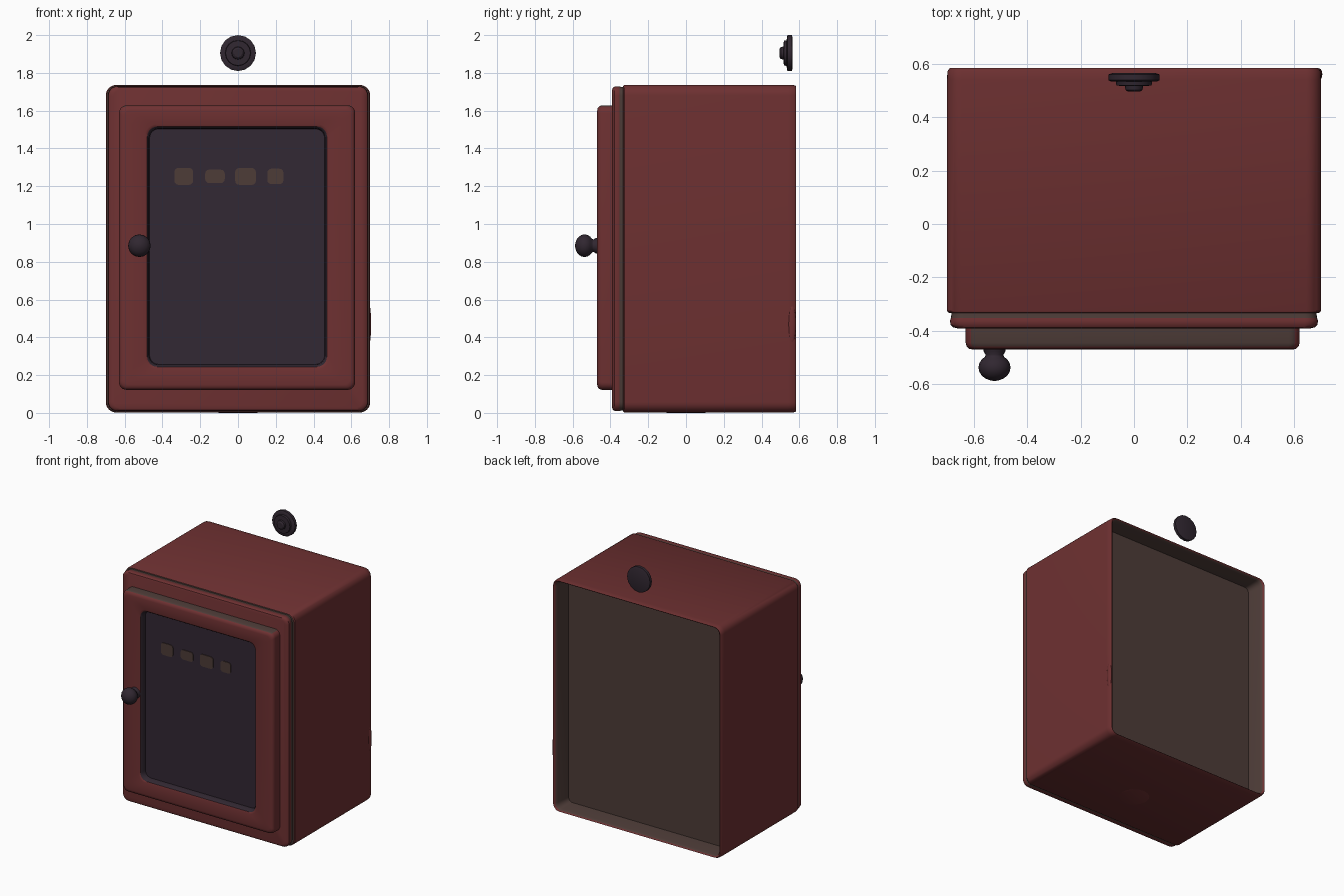
import bpy, bmesh, math
from mathutils import Vector

if "Cube" in bpy.data.objects:
    bpy.data.objects.remove(bpy.data.objects["Cube"])


def material(name, r, g, b):
    m = bpy.data.materials.new(name)
    m.diffuse_color = (r, g, b, 1)
    m.use_nodes = True
    m.node_tree.nodes["Principled BSDF"].inputs["Base Color"].default_value = m.diffuse_color
    return m


RED = material("dark red paint", 0.155, 0.030, 0.031)
BROWN = material("worn brown", 0.075, 0.045, 0.039)
DARK = material("dark iron", 0.030, 0.020, 0.030)
GLASS = material("dark glass", 0.032, 0.021, 0.034)


def finish(bm, name, mats, angle=35):
    bmesh.ops.recalc_face_normals(bm, faces=bm.faces[:])
    me = bpy.data.meshes.new(name)
    bm.to_mesh(me)
    bm.free()
    for m in mats:
        me.materials.append(m)
    ob = bpy.data.objects.new(name, me)
    bpy.context.collection.objects.link(ob)
    bpy.ops.object.select_all(action='DESELECT')
    ob.select_set(True)
    bpy.context.view_layer.objects.active = ob
    bpy.ops.object.shade_smooth_by_angle(angle=math.radians(angle))
    return ob


def rounded_rect(cx, cz, hw, hh, r, y, n=6):
    pts = []
    for k, (sx, sz) in enumerate(((1, 1), (-1, 1), (-1, -1), (1, -1))):
        for i in range(n + 1):
            a = math.pi / 2 * (k + i / n)
            pts.append(Vector((cx + sx * (hw - r) + r * math.cos(a), y,
                               cz + sz * (hh - r) + r * math.sin(a))))
    return pts


def loft(name, rings, mats, bands, first=0, last=0, rule=None):
    """Skin rings together; bands[i] is the material of the strip after ring i."""
    bm = bmesh.new()
    loops = [[bm.verts.new(p) for p in ring] for ring in rings]
    n = len(loops[0])
    bm.faces.new(loops[0]).material_index = first
    bm.faces.new(loops[-1]).material_index = last
    for b, (lo, hi) in enumerate(zip(loops, loops[1:])):
        for i in range(n):
            j = (i + 1) % n
            f = bm.faces.new((lo[i], lo[j], hi[j], hi[i]))
            f.material_index = bands[b]
    bmesh.ops.recalc_face_normals(bm, faces=bm.faces[:])
    if rule:
        rule(bm)
    return finish(bm, name, mats)


def lathe(name, cx, cz, profile, mat, sides, angle=35):
    """Turn a (radius, y) profile around an axis running front to back."""
    bm = bmesh.new()
    loops = [[bm.verts.new((cx + r * math.cos(2 * math.pi * i / sides), y,
                            cz + r * math.sin(2 * math.pi * i / sides)))
              for i in range(sides)] for r, y in profile]
    bm.faces.new(loops[0])
    bm.faces.new(loops[-1])
    for lo, hi in zip(loops, loops[1:]):
        for i in range(sides):
            j = (i + 1) % sides
            bm.faces.new((lo[i], lo[j], hi[j], hi[i]))
    return finish(bm, name, [mat], angle)


# Cabinet shell: recessed back panel, back rim, walls, stepped front lip
shell = [(0.045, 0.45), (0.03, 0.555), (0.022, 0.575), (0.010, 0.583), (0.002, 0.572),
         (0.0, 0.54), (0.0, -0.325), (0.006, -0.332), (0.017, -0.334), (0.015, -0.352),
         (0.011, -0.362), (0.014, -0.378), (0.024, -0.387), (0.042, -0.391)]
loft("cabinet_shell",
     [rounded_rect(0, 0.869, 0.70 - d, 0.867 - d * 0.6, max(0.055 - d * 0.5, 0.03), y)
      for d, y in shell],
     [RED, BROWN], [1, 1, 0, 0, 0, 0, 0, 1, 1, 0, 0, 0, 0], first=1, last=0)


# Door frame with window opening; its upper edge is worn brown
def worn_top(bm):
    for f in bm.faces:
        if f.normal.z > 0.8 and f.calc_center_median().z > 1.6:
            f.material_index = 1


frame = [(0.0, -0.385), (0.0, -0.445), (0.004, -0.458), (0.013, -0.467), (0.027, -0.47)]
opening = [(0.0, -0.47), (0.012, -0.466), (0.022, -0.452), (0.025, -0.425)]
loft("door",
     [rounded_rect(-0.005, 0.875, 0.625 - d, 0.753 - d, 0.04 - d * 0.3, y) for d, y in frame] +
     [rounded_rect(-0.005, 0.88, 0.488 - d, 0.648 - d, 0.06 - d * 0.5, y) for d, y in opening],
     [RED, BROWN, DARK, GLASS], [0, 0, 0, 0, 0, 0, 2, 2], first=0, last=3, rule=worn_top)

# Four pale slots behind the glass
for i, (x, hw, hh) in enumerate(((-0.287, 0.05, 0.045), (-0.122, 0.052, 0.036),
                                 (0.04, 0.055, 0.045), (0.198, 0.043, 0.041))):
    loft("window_slot_%d" % (i + 1),
         [rounded_rect(x, 1.252, hw, hh, 0.022, y, 3) for y in (-0.424, -0.43)],
         [BROWN], [0])

# Door knob: collar, stem and ball
ball = [(0.06 * math.sin(math.radians(a)), -0.537 + 0.05 * math.cos(math.radians(a)))
        for a in range(36, 180, 18)]
lathe("door_knob", -0.522, 0.885,
      [(0.043, -0.465), (0.041, -0.476), (0.033, -0.490)] + ball + [(0.006, -0.587)],
      DARK, 16, 50)

# Stepped round cap floating above the back
lathe("round_cap", 0, 1.905,
      [(0.080, 0.565), (0.095, 0.560), (0.095, 0.538), (0.088, 0.534), (0.068, 0.533),
       (0.066, 0.518), (0.034, 0.516), (0.032, 0.502), (0.022, 0.495)],
      DARK, 16)

# Small dent-like bump at the rear of the right wall
bm = bmesh.new()
bmesh.ops.create_uvsphere(bm, u_segments=12, v_segments=8, radius=1)
bmesh.ops.scale(bm, vec=(0.012, 0.022, 0.11), verts=bm.verts)
bmesh.ops.translate(bm, vec=(0.693, 0.561, 0.47), verts=bm.verts)
finish(bm, "side_bump", [RED], 60)

# Low foot under the middle
bm = bmesh.new()
bmesh.ops.create_cone(bm, cap_ends=True, segments=16, radius1=0.10, radius2=0.12, depth=0.006)
bmesh.ops.translate(bm, vec=(0, 0, 0.003), verts=bm.verts)
finish(bm, "base_pad", [RED])
